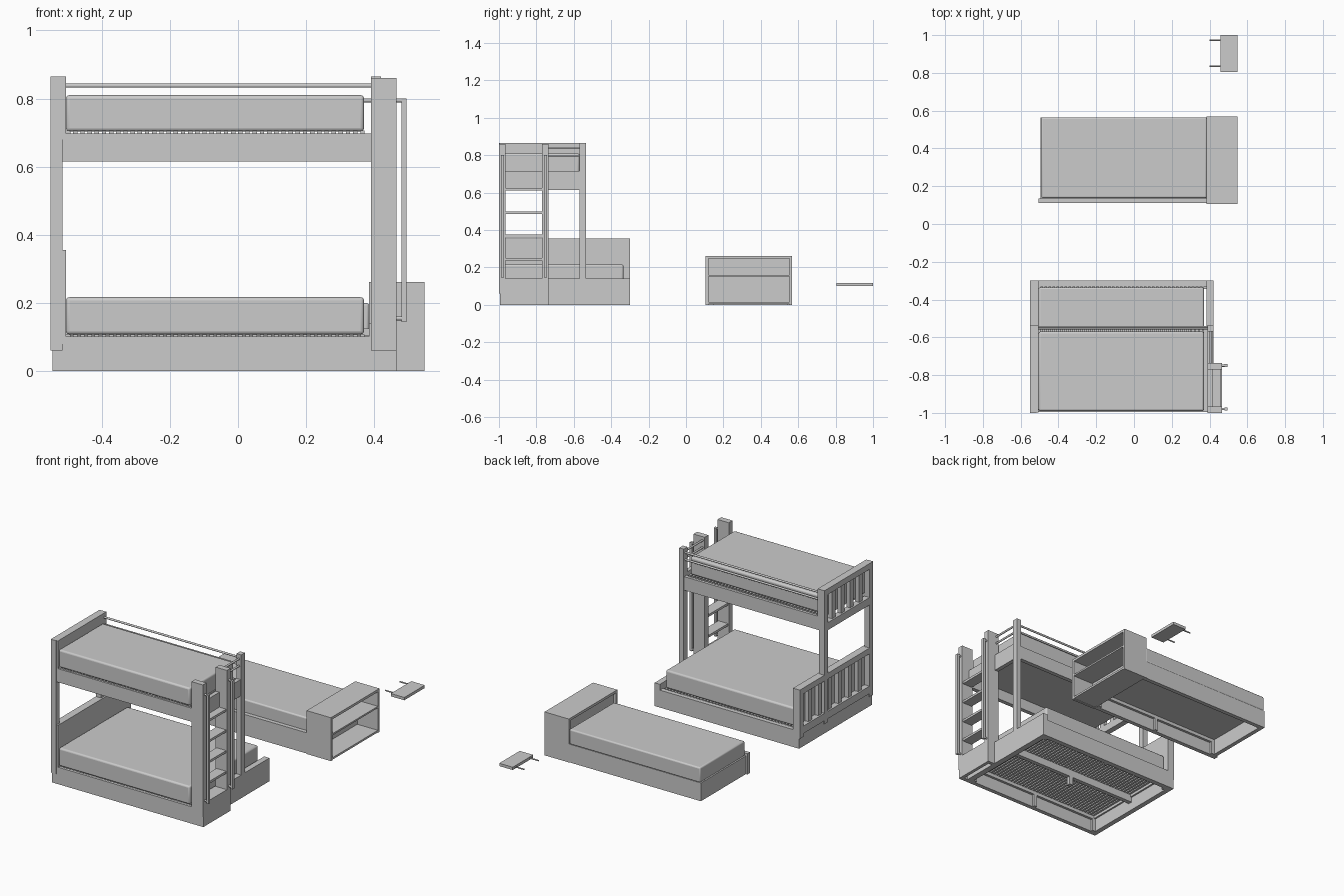
import bpy
import math
from mathutils import Vector

cube = bpy.data.objects.get("Cube")
if cube:
    bpy.data.objects.remove(cube)

grey = bpy.data.materials.new("light_grey")
grey.use_nodes = True
tone = (0.6, 0.6, 0.6, 1)
grey.diffuse_color = tone
grey.node_tree.nodes["Principled BSDF"].inputs["Base Color"].default_value = tone


def box(name, x, y, z, bevel=0):
    """Box from (low, high) ranges on each axis."""
    bpy.ops.mesh.primitive_cube_add(size=1)
    ob = bpy.context.object
    ob.name = name
    ob.location = [(a + b) / 2 for a, b in (x, y, z)]
    ob.scale = [b - a for a, b in (x, y, z)]
    bpy.ops.object.transform_apply(location=False, rotation=False, scale=True)
    ob.data.materials.append(grey)
    if bevel:
        mod = ob.modifiers.new("soft_edges", "BEVEL")
        mod.width, mod.segments = bevel, 3
        bpy.ops.object.shade_smooth_by_angle(angle=math.radians(40))
    return ob


def rod(name, start, end, radius=0.006):
    a, b = Vector(start), Vector(end)
    bpy.ops.mesh.primitive_cylinder_add(vertices=16, radius=radius, depth=(b - a).length,
                                        location=(a + b) / 2)
    ob = bpy.context.object
    ob.name = name
    ob.rotation_euler = (b - a).to_track_quat("Z", "Y").to_euler()
    ob.data.materials.append(grey)
    bpy.ops.object.shade_smooth_by_angle(angle=math.radians(40))


def slats(name, x, y, z, count):
    """Evenly spaced slats merged with an array modifier."""
    pitch = (x[1] - x[0]) / count
    ob = box(name, (x[0], x[0] + pitch * 0.6), y, z)
    mod = ob.modifiers.new("row", "ARRAY")
    mod.count = count
    mod.use_relative_offset = False
    mod.use_constant_offset = True
    mod.constant_offset_displace = (pitch, 0, 0)


FRONT, BACK, TOP = -1.0, -0.3, 0.865
UP_BACK = -0.535
HEAD = (-0.55, -0.515)
T = 0.035

# Lower bed base
box("lower_front_board", (-0.545, 0.465), (-0.995, -0.97), (0, 0.102))
box("lower_back_board", (-0.545, 0.39), (BACK - 0.03, BACK), (0, 0.105))
box("lower_foot_board", (0.385, 0.42), (-0.995, BACK), (0, 0.14))
box("lower_head_board", (-0.545, -0.515), (-0.995, BACK), (0, 0.1))
box("centre_beam", (-0.515, 0.385), (-0.66, -0.635), (0.05, 0.095))
box("centre_leg", (-0.08, -0.055), (-0.66, -0.635), (0, 0.05))
slats("lower_slat", (-0.505, 0.38), (-0.98, -0.325), (0.096, 0.108), 42)
for y in (-0.97, BACK - 0.045):
    box("lower_cleat", (-0.515, 0.385), (y, y + 0.015), (0.075, 0.096))
    for x in (-0.515, -0.08, 0.365):
        box("lower_stiffener", (x, x + 0.02), (y, y + 0.015), (0, 0.075))
box("lower_mattress", (-0.505, 0.37), (-0.99, -0.335), (0.108, 0.217), 0.01)

# Ladder plinth
box("plinth_side", (0.445, 0.465), (-0.97, -0.735), (0, 0.14))
box("plinth_end", (0.42, 0.445), (-0.755, -0.735), (0, 0.14))
box("plinth_top", (0.42, 0.445), (-0.97, -0.755), (0.125, 0.14))

# Upper bunk
box("upper_front_rail", (-0.515, 0.39), (-0.995, -0.97), (0.615, 0.697))
box("upper_back_rail", (-0.515, 0.39), (-0.565, -0.54), (0.615, 0.697))
box("upper_end_rail", (0.39, 0.415), (-0.965, -0.57), (0.615, 0.715))
box("upper_base_panel", (-0.515, 0.39), (-0.97, -0.565), (0.68, 0.69))
slats("upper_slat", (-0.505, 0.38), (-0.985, -0.555), (0.69, 0.706), 42)
box("upper_mattress", (-0.505, 0.37), (-0.99, -0.57), (0.704, 0.81), 0.01)

# Head end: posts, inner panels, battens and caps
for y in (FRONT, UP_BACK - T):
    box("head_post", HEAD, (y, y + T), (0.06, TOP))
box("short_head_post", HEAD, (BACK - T, BACK), (0.06, 0.355))
for level, y_end, low, high, count in (("lower", BACK, 0.08, 0.355, 6),
                                       ("upper", UP_BACK, 0.615, TOP, 4)):
    box(level + "_head_panel", (-0.516, -0.505), (FRONT + 0.002, y_end),
        (max(low, 0.08) if level == "lower" else 0.68, high))
    box(level + "_head_cap", HEAD, (FRONT + T, y_end - T), (high - 0.035, high))
    box(level + "_head_foot", HEAD, (FRONT + T, y_end - T), (low, low + 0.045))
    step = (y_end - FRONT - T) / (count + 1)
    for i in range(count):
        y = FRONT + T / 2 + step * (i + 1)
        box(level + "_head_batten", (-0.54, -0.515), (y - 0.016, y + 0.016),
            (low + 0.045, high - 0.035))

# Ladder and foot posts
for y in (FRONT, -0.77):
    box("ladder_post", (0.39, 0.465), (y, y + T), (0.06, 0.86))
    c = y + 0.02
    box("grab_bar", (0.48, 0.495), (c - 0.008, c + 0.008), (0.145, 0.8))
    for z in (0.155, 0.795):
        rod("grab_bar_bracket", (0.46, c, z), (0.482, c, z))
for i in range(4):
    z = 0.25 + i * 0.125
    box("ladder_rung", (0.395, 0.46), (FRONT + T, -0.77), (z - 0.014, z))
box("foot_post", (0.39, 0.42), (UP_BACK - T, UP_BACK), (0.1, TOP))

# Guard rods
for z in (0.838, 0.795):
    rod("back_guard_rod", (-0.515, -0.552, z), (0.395, -0.552, z))
    rod("end_guard_rod", (0.405, -0.74, z), (0.405, -0.565, z))

# Separate low bed
box("low_bed_front_board", (-0.505, 0.39), (0.11, 0.135), (0, 0.125))
box("low_bed_back_board", (-0.495, 0.39), (0.54, 0.565), (0, 0.11))
box("low_bed_end_board", (-0.495, -0.47), (0.135, 0.54), (0, 0.11))
box("low_bed_panel", (-0.47, 0.39), (0.135, 0.54), (0.095, 0.108))
for x in (-0.47, -0.05, 0.365):
    box("low_bed_stiffener", (x, x + 0.02), (0.135, 0.15), (0, 0.095))
box("low_bed_cleat", (-0.47, 0.385), (0.135, 0.15), (0.075, 0.095))
box("low_bed_mattress", (-0.49, 0.385), (0.138, 0.565), (0.109, 0.2), 0.008)

# Shelf unit at the end of the low bed
UNIT = (0.385, 0.547)
for y in (0.105, 0.553):
    box("shelf_unit_side", UNIT, (y, y + 0.015), (0, 0.262))
for z, thick in ((0.247, 0.015), (0.15, 0.01), (0.003, 0.012)):
    box("shelf_unit_board", UNIT, (0.12, 0.553), (z, z + thick))
box("shelf_unit_back", (0.4, 0.41), (0.12, 0.553), (0.015, 0.247))

# Loose shelf with two pins
box("loose_shelf", (0.457, 0.547), (0.805, 1.0), (0.1, 0.117))
for y in (0.835, 0.973):
    rod("loose_shelf_pin", (0.4, y, 0.109), (0.46, y, 0.109), 0.004)
